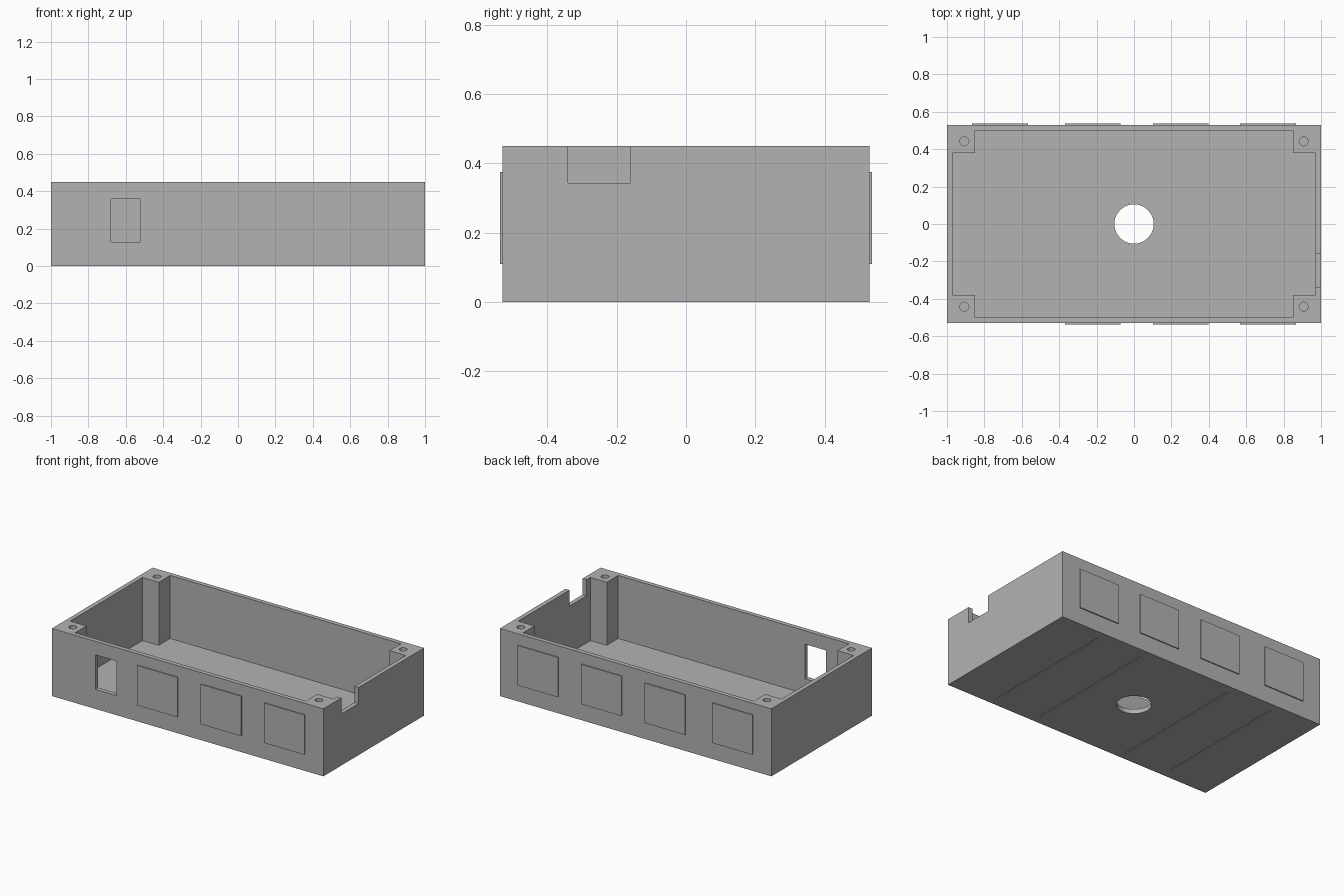
import bpy
import bmesh
from mathutils import Matrix

if "Cube" in bpy.data.objects:
    bpy.data.objects.remove(bpy.data.objects["Cube"], do_unlink=True)

HX, HY, HEIGHT = 1.0, 0.53, 0.45
WALL = 0.03
POST_X, POST_Y = 0.85, 0.38

grey = bpy.data.materials.new("plain grey")
grey.use_nodes = True
colour = (0.45, 0.45, 0.45, 1)
grey.diffuse_color = colour
grey.node_tree.nodes["Principled BSDF"].inputs["Base Color"].default_value = colour


def finish(name, bm):
    bmesh.ops.recalc_face_normals(bm, faces=bm.faces)
    mesh = bpy.data.meshes.new(name)
    bm.to_mesh(mesh)
    bm.free()
    mesh.materials.append(grey)
    obj = bpy.data.objects.new(name, mesh)
    bpy.context.collection.objects.link(obj)
    return obj


def box(name, x, y, z):
    bm = bmesh.new()
    bmesh.ops.create_cube(bm, size=1)
    for v in bm.verts:
        for i, (low, high) in enumerate((x, y, z)):
            v.co[i] = low if v.co[i] < 0 else high
    return finish(name, bm)


def cylinder(name, x, y, z, radius, sides):
    bm = bmesh.new()
    bmesh.ops.create_cone(bm, cap_ends=True, segments=sides, radius1=radius,
                          radius2=radius, depth=z[1] - z[0],
                          matrix=Matrix.Translation((x, y, sum(z) / 2)))
    return finish(name, bm)


def cut(target, cutter):
    cutter.hide_render = True
    mod = target.modifiers.new("cut", "BOOLEAN")
    mod.operation = "DIFFERENCE"
    mod.solver = "EXACT"
    mod.object = cutter
    bpy.context.view_layer.objects.active = target
    bpy.ops.object.modifier_apply(modifier=mod.name)
    bpy.data.objects.remove(cutter, do_unlink=True)


# Outer tray
tray = box("tray", (-HX, HX), (-HY, HY), (0, HEIGHT))

# Cavity with stepped corners that leave the screw posts standing
ix, iy = HX - WALL, HY - WALL
quarter = [(ix, POST_Y), (POST_X, POST_Y), (POST_X, iy)]
outline = []
for sx, sy in ((1, 1), (-1, 1), (-1, -1), (1, -1)):
    corner = [(sx * x, sy * y) for x, y in quarter]
    outline += corner if sx == sy else corner[::-1]
bm = bmesh.new()
face = bm.faces.new([bm.verts.new((x, y, WALL)) for x, y in outline])
top = bmesh.ops.extrude_face_region(bm, geom=[face])["geom"]
bmesh.ops.translate(bm, vec=(0, 0, 0.6),
                    verts=[v for v in top if isinstance(v, bmesh.types.BMVert)])
cut(tray, finish("cavity_cutter", bm))

# Floor hole, front window and side notch
cut(tray, cylinder("floor_hole_cutter", 0, 0, (-0.1, 0.1), 0.105, 64))
cut(tray, box("window_cutter", (-0.68, -0.525), (-0.6, -0.48), (0.13, 0.36)))
cut(tray, box("notch_cutter", (0.95, 1.1), (-0.34, -0.16), (0.343, 0.6)))

# Screw holes in the posts
for sx in (-1, 1):
    for sy in (-1, 1):
        cut(tray, cylinder("screw_cutter", sx * 0.907, sy * 0.442,
                           (0.15, 0.6), 0.024, 32))

# Narrow grooves under the floor
for x in (-0.67, -0.335, 0.335, 0.67):
    cut(tray, box("groove_cutter", (x - 0.004, x + 0.004), (-0.468, 0.468),
                  (-0.1, 0.006)))

# Raised side panels: four on the back, three on the front
for side, label in ((1, "back"), (-1, "front")):
    for n, x in enumerate((-0.717, -0.22, 0.25, 0.717)):
        if side < 0 and n == 0:
            continue
        y = sorted((side * (HY - 0.01), side * (HY + 0.007)))
        box(f"{label}_panel_{n + 1}", (x - 0.149, x + 0.149), y, (0.11, 0.375))

# Smooth round holes, crisp edges
bpy.ops.object.select_all(action="DESELECT")
tray.select_set(True)
bpy.context.view_layer.objects.active = tray
bpy.ops.object.shade_smooth_by_angle(angle=0.52)
